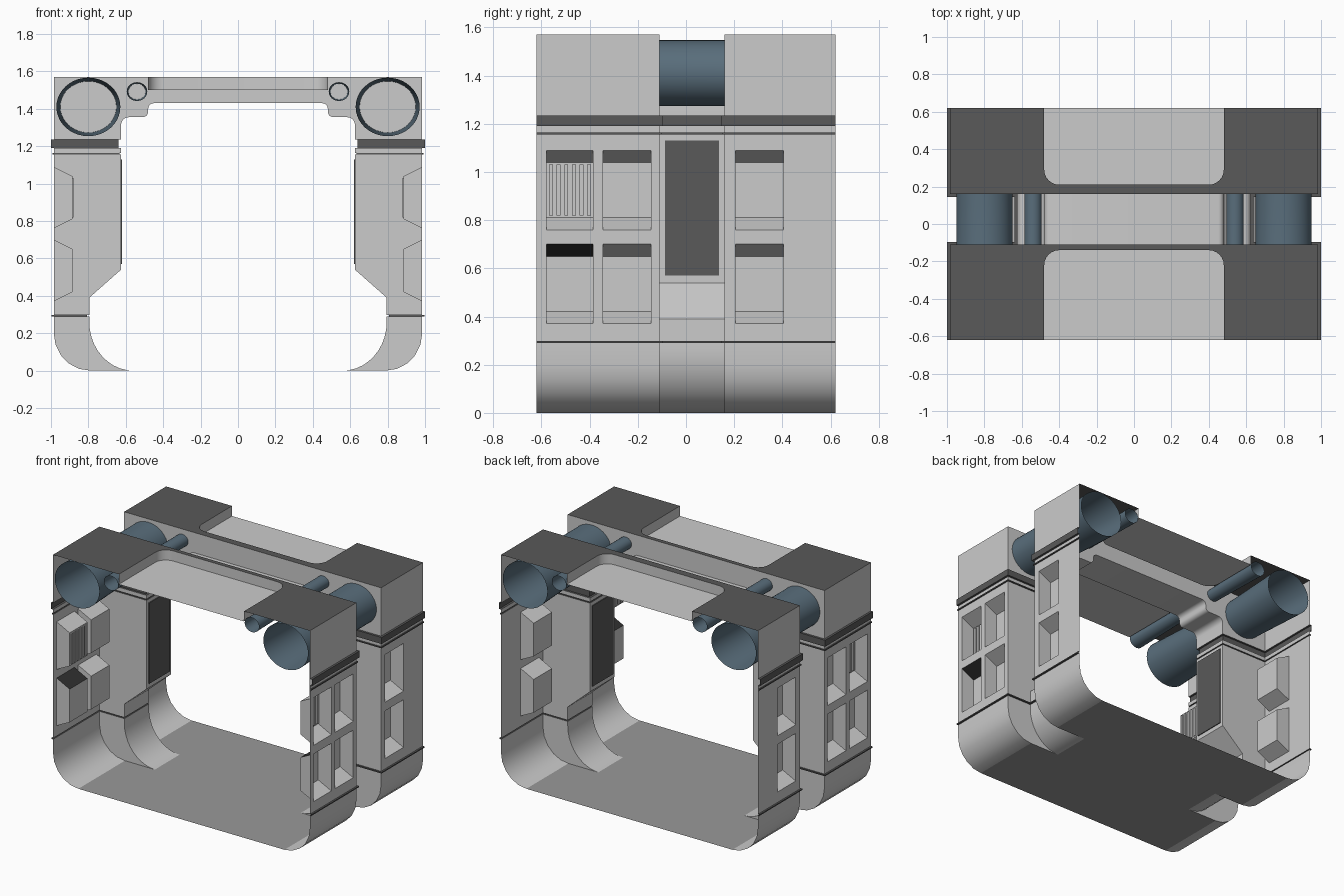
import bpy, math

if "Cube" in bpy.data.objects:
    bpy.data.objects.remove(bpy.data.objects["Cube"])

def material(name, rgb):
    m = bpy.data.materials.new(name)
    m.diffuse_color = (*rgb, 1)
    m.use_nodes = True
    m.node_tree.nodes["Principled BSDF"].inputs["Base Color"].default_value = m.diffuse_color
    return m

DARK = material("dark_grey", (0.10, 0.10, 0.10))
BLACK = material("near_black", (0.03, 0.03, 0.03))
MID = material("floor_grey", (0.32, 0.32, 0.32))
BLUE = material("blue_grey", (0.10, 0.155, 0.20))

W, YE = 0.985, 0.62            # outer wall x, end y
YF, YB = -0.11, 0.16           # channel limits in y
ENDS = ((-YE, YF), (YB, YE))

def build(name, faces, mat=None, mirror=True):
    """Object from point-list faces, sharing equal points, mirrored over x."""
    verts, index, polys = [], {}, []
    for f in faces:
        poly = []
        for p in f:
            k = tuple(round(c, 5) for c in p)
            if k not in index:
                index[k] = len(verts)
                verts.append(k)
            if index[k] not in poly:
                poly.append(index[k])
        if len(poly) > 2:
            polys.append(poly)
    me = bpy.data.meshes.new(name)
    me.from_pydata(verts, [], polys)
    me.polygons.foreach_set("use_smooth", [True] * len(polys))
    me.set_sharp_from_angle(angle=math.radians(35))
    if mat:
        me.materials.append(mat)
    ob = bpy.data.objects.new(name, me)
    bpy.context.collection.objects.link(ob)
    if mirror:
        mod = ob.modifiers.new("mirror", 'MIRROR')
        mod.merge_threshold = 0.0005
    return ob

def loft(rows):
    return [(a[i], a[i + 1], b[i + 1], b[i])
            for a, b in zip(rows, rows[1:]) for i in range(len(a) - 1)]

def extrude_y(profile, y0, y1):
    return loft([[(x, y0, z) for x, z in profile], [(x, y1, z) for x, z in profile]])

def arc(cx, cz, rx, rz, a0, a1, n):
    return [(cx + rx * math.cos(math.radians(a0 + (a1 - a0) * i / n)),
             cz + rz * math.sin(math.radians(a0 + (a1 - a0) * i / n))) for i in range(n + 1)]

def box(x0, x1, y0, y1, z0, z1):
    c = [(x, y, z) for x in (x0, x1) for y in (y0, y1) for z in (z0, z1)]
    return [[c[i] for i in f] for f in ((0, 1, 3, 2), (4, 6, 7, 5), (0, 4, 5, 1),
                                        (2, 3, 7, 6), (0, 2, 6, 4), (1, 5, 7, 3))]

# Profiles (x, z) of the outer skin and the inner rib, split at the grooves
outer_curve = [(W, 0.29)] + arc(0.79, 0.2, W - 0.79, 0.2, 0, -90, 5)
rib_low = [(0.795, 0.29)] + arc(0.56, 0.26, 0.235, 0.26, 0, -90, 10)
rib_mid = [(0.795, 0.298), (0.795, 0.39), (0.625, 0.54), (0.625, 1.155)]
rib_strip = [(0.625, 1.163), (0.625, 1.19)]
rib_top = ([(0.625, 1.235)] + arc(0.585, 1.315, 0.04, 0.04, 0, 90, 5)
           + arc(0.51, 1.385, 0.03, 0.03, 270, 180, 5)
           + arc(0.45, 1.40, 0.03, 0.03, 0, 90, 5) + [(0, 1.43)])

# Rib: inner faces and the side walls of the open channel
ribs = []
for prof in (rib_low, rib_mid, rib_strip, rib_top):
    ribs += extrude_y(prof, YF, YB)
build("rib_inner_face", ribs)
walls = []
for y in (YF, YB):
    for prof in (rib_low + outer_curve[::-1],
                 rib_mid + [(W, 1.155), (W, 0.298)],
                 rib_strip + [(W, 1.19), (W, 1.163)],
                 rib_top + [(0, 1.57), (W, 1.57), (W, 1.235)]):
        walls.append([(x, y, z) for x, z in prof])
build("rib_side_wall", walls)

# Dark grooves that follow the wall and the channel in plan
def groove(name, z0, z1, o, xi):
    def row(z, d):
        return [(x, y, z) for x, y in ((W + d, -YE), (W + d, YF + d), (xi + d, YF + d),
                                       (xi + d, YB - d), (W + d, YB - d), (W + d, YE))]
    build(name, loft([row(z0, 0), row(z0, o), row(z1, o), row(z1, 0)]), DARK)

groove("upper_band", 1.19, 1.235, 0.015, 0.625)
groove("upper_seam", 1.155, 1.163, 0.008, 0.625)
groove("lower_seam", 0.29, 0.298, 0.012, 0.795)

# Outer wall panels with window openings, and the recessed pockets behind them
Z = [0.298, 0.37, 0.70, 0.76, 1.09, 1.155]
panels, pockets, lids = [], [], []
D, S = 0.1, 0.05
for ys in ([-YE, -0.58, -0.385, -0.345, -0.145, YF], [YB, 0.205, 0.405, YE]):
    for i, (a, b) in enumerate(zip(ys, ys[1:])):
        for j, (z0, z1) in enumerate(zip(Z, Z[1:])):
            if not (i % 2 and j % 2):
                panels.append([(W, a, z0), (W, b, z0), (W, b, z1), (W, a, z1)])
                continue
            prof = [(W, z0), (W - D, z0 + S), (W - D, z1 - S), (W, z1)]
            strips = extrude_y(prof, a, b)
            if ys[0] < 0 and i == 1 and j == 1:
                lids.append(strips.pop())
            pockets += strips
            pockets += [[(x, y, z) for x, z in prof] for y in (a, b)]
build("wall_panel", panels)
build("wall_pocket", pockets)
build("pocket_dark_top", lids, BLACK)

# Vertical slats in the front upper pocket
slats = []
for k in range(6):
    y = -0.568 + k * 0.0315
    slats += box(W - D - 0.006, W - D + 0.012, y, y + 0.016, 0.82, 1.03)
build("pocket_slat", slats)

# Upper and lower skin of both end sections
skin, floor = [], []
for y0, y1 in ENDS:
    skin += extrude_y([(W, 1.163), (W, 1.19)], y0, y1)
    skin += extrude_y([(W, 1.235), (W, 1.57)], y0, y1)
    skin += extrude_y(outer_curve, y0, y1)
    floor += extrude_y([(0, 0), (0.56, 0), (0.79, 0)], y0, y1)
build("outer_skin", skin)
floor += extrude_y([(0, 0), (0.56, 0)], YF, YB)
build("floor", floor, MID)

# Roof with a sunken tray at each end
for label, yo, yi, yt in (("front", -YE, YF, -0.14), ("back", YE, YB, 0.21)):
    s = math.copysign(1, yo)
    edge = [(0, yt)] + [(x, yt + s * d) for x, d in arc(0.40, 0.08, 0.08, 0.08, -90, 0, 6)] + [(0.48, yo)]
    build(label + "_roof", [[(x, y, 1.57) for x, y in edge + [(W, yo), (W, yi), (0, yi)]]], DARK)
    build(label + "_roof_tray", loft([[(x, y, z) for x, y in edge] for z in (1.50, 1.57)])
          + [[(x, y, 1.50) for x, y in edge + [(0, yo)]]])

# Dark panel on the rib
build("rib_dark_panel", box(0.619, 0.631, -0.088, 0.138, 0.57, 1.13), DARK)

# Pipes: open, slightly oval, flared towards both ends
def pipe(name, cx, cz, r_mid, r_end, n):
    rows = []
    for y, k in ((-YE, r_end), (YF, r_mid), (YB, r_mid), (YE, r_end)):
        rows.append([(x, y, z) for x, z in arc(cx, cz, k, k * 0.915, 0, 360, n)])
    build(name, loft(rows), BLUE)

pipe("large_pipe", 0.80, 1.41, 0.15, 0.171, 40)
pipe("small_pipe", 0.54, 1.492, 0.046, 0.055, 24)
